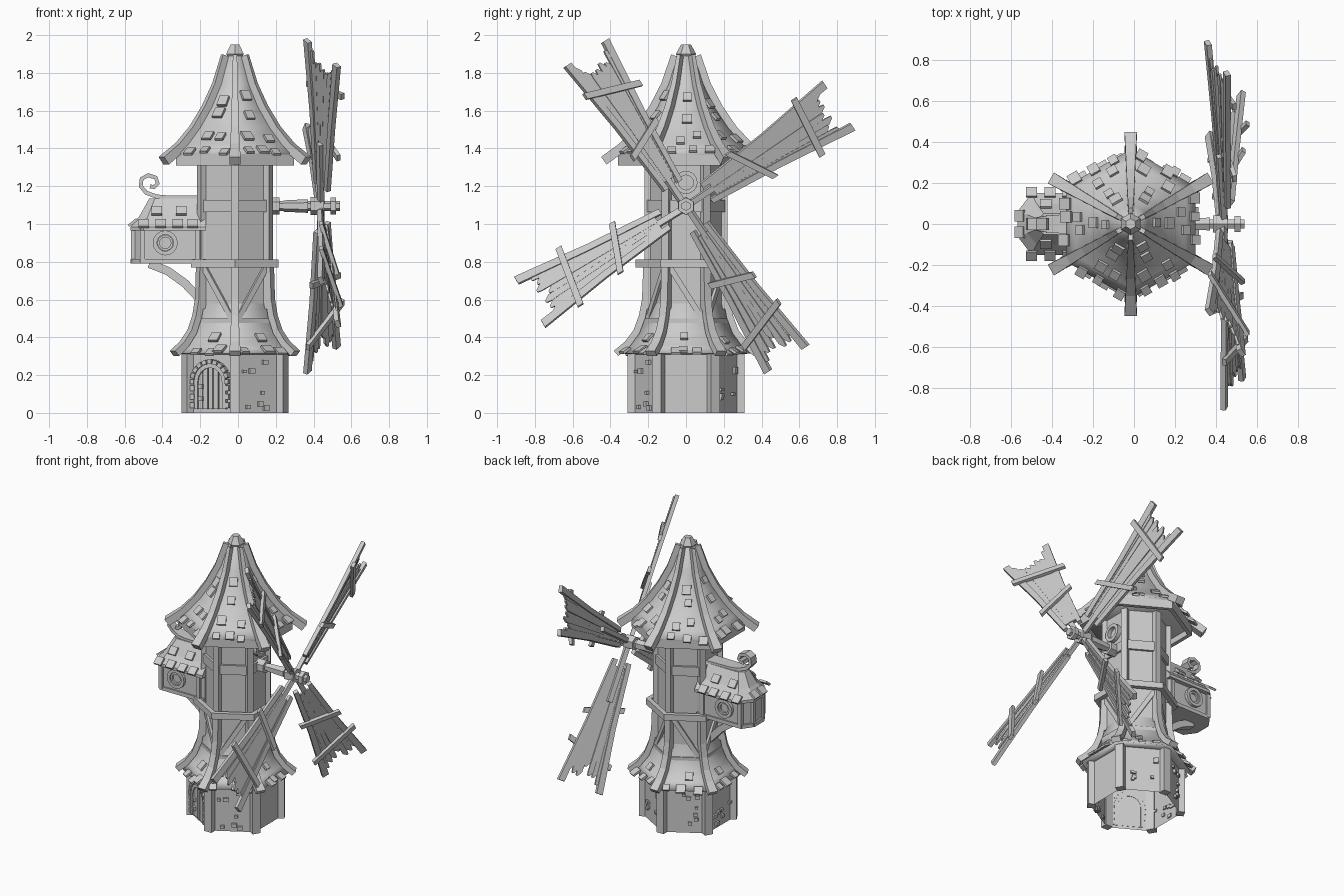
import bpy, bmesh, random
from math import sin, cos, pi, radians
from mathutils import Vector, Matrix

if "Cube" in bpy.data.objects:
    bpy.data.objects.remove(bpy.data.objects["Cube"])

random.seed(4)
CX = -0.016                      # tower axis
Z = Vector((0, 0, 1))
Y = Vector((0, 1, 0))
C30 = cos(pi / 6)
CORNERS = [radians(30 + 60 * k) for k in range(6)]
FACES = [radians(60 * k) for k in range(6)]


def make(name, verts, faces, smooth=False):
    me = bpy.data.meshes.new(name)
    me.from_pydata([tuple(v) for v in verts], [], faces)
    bm = bmesh.new()
    bm.from_mesh(me)
    bmesh.ops.recalc_face_normals(bm, faces=bm.faces)
    for f in bm.faces:
        f.smooth = smooth
    bm.to_mesh(me)
    bm.free()
    ob = bpy.data.objects.new(name, me)
    bpy.context.collection.objects.link(ob)
    return ob


def stack(name, rings, bottom=True, top=True, smooth=False):
    """Join rings of points with equal counts."""
    n = len(rings[0])
    verts = [p for r in rings for p in r]
    faces = [(i * n + j, i * n + (j + 1) % n, (i + 1) * n + (j + 1) % n, (i + 1) * n + j)
             for i in range(len(rings) - 1) for j in range(n)]
    if bottom:
        faces.append(tuple(range(n)))
    if top:
        faces.append(tuple(range(len(verts) - n, len(verts))))
    return make(name, verts, faces, smooth)


def hexes(name, profile, **kw):
    return stack(name, [[at(a, r, 0, z) for a in CORNERS] for r, z in profile], **kw)


def at(a, d, s, z):
    """Point at distance d along angle a, s sideways, height z, from the tower axis."""
    return Vector((CX + d * cos(a) - s * sin(a), d * sin(a) + s * cos(a), z))


def beam(name, pts, side, width, thick, closed=False, M=None):
    """Rectangular section along a path; width runs along 'side'."""
    pts = [Vector(p) for p in pts]
    side, n, rings = Vector(side).normalized(), len(pts), []
    for i, p in enumerate(pts):
        a = pts[i - 1] if closed or i else p
        b = pts[(i + 1) % n] if closed or i < n - 1 else p
        nr = (b - a).cross(side).normalized()
        w = width[i] if isinstance(width, list) else width
        rings.append([p + side * w / 2 * x + nr * thick / 2 * y
                      for x, y in ((1, 1), (-1, 1), (-1, -1), (1, -1))])
    if M:
        rings = [[M @ v for v in r] for r in rings]
    if closed:
        rings.append(rings[0])
    return stack(name, rings, not closed, not closed)


def box(name, loc, size, ax, ay):
    beam(name, [Vector(loc) - ay * size[1] / 2, Vector(loc) + ay * size[1] / 2], ax, size[0], size[2])


def tube_x(name, x0, x1, r0, r1=None, z=1.095):
    r1 = r1 or r0
    stack(name, [[(x, r * cos(b), z + r * sin(b)) for b in CORNERS] for x, r in ((x0, r0), (x1, r1))])


def ring(name, c, u, r, w, depth):
    """Round frame in the plane spanned by u and z."""
    pts = [Vector(c) + u * r * cos(i * pi / 8) + Z * r * sin(i * pi / 8) for i in range(16)]
    beam(name, pts, u.cross(Z), depth, w, closed=True)


def shingle(name, p, across, down, size=(0.055, 0.055, 0.014)):
    up = across.cross(down)
    up = up if up.z > 0 else -up
    box(name, p + up * 0.012, size, across, (down + up * 0.22).normalized())


def roof_shingles(name, profile, rows):
    for a in FACES:
        n, t = Vector((cos(a), sin(a), 0)), Vector((-sin(a), cos(a), 0))
        for seg, f, count in rows:
            (r0, z0), (r1, z1) = profile[seg], profile[seg + 1]
            for i in range(count):
                g = f + random.uniform(-.2, .2)
                r, z = r0 + (r1 - r0) * g, z0 + (z1 - z0) * g
                half = r / 2 - 0.04
                s = half * ((2 * i + 1) / count - 1) + random.uniform(-.3, .3) * half
                down = (n * (r0 - r1) * C30 + Z * (z0 - z1)).normalized()
                k = random.uniform(.8, 1.15)
                shingle(name, at(a, r * C30, s, z), t, down, (.052 * k, .055 * k, .014))


# stone base, open below
hexes("base_wall", [(.285, 0), (.285, .32)], bottom=False, top=False)
for a in CORNERS:
    side = (-sin(a), cos(a), 0)
    beam("base_post", [at(a, .285, 0, 0), at(a, .285, 0, .32)], side, .055, .05)
for a in FACES:
    t, n = Vector((-sin(a), cos(a), 0)), Vector((cos(a), sin(a), 0))
    if a in (FACES[0], FACES[4]):
        continue
    for _ in range(7):
        s, w = random.uniform(-.1, .1), random.uniform(.018, .034)
        box("base_stone", at(a, .25, s, random.uniform(.02, .28)), (w, w * .8, .022), t, Z)

# arched door
A = FACES[4]
T, N = Vector((-sin(A), cos(A), 0)), Vector((cos(A), sin(A), 0))
arch = [(-.085, .02), (-.085, .08), (-.085, .165)]
arch += [(-.085 * cos(i * pi / 8), .165 + .085 * sin(i * pi / 8)) for i in range(1, 8)]
arch += [(.085, .165), (.085, .08), (.085, .02)]
beam("door_frame", [at(A, .255, s, z) for s, z in arch], N, .025, .022)
for i in range(5):
    s = -.064 + .032 * i
    top = .165 + (.08 ** 2 - s * s) ** .5
    beam("door_plank", [at(A, .252, s, .02), at(A, .252, s, top)], T, .027, .014)
for i in range(11):
    b = pi * i / 10
    box("door_stone", at(A, .26, -.106 * cos(b), .165 + .106 * sin(b)), (.026, .022, .03),
        (T * sin(b) + Z * cos(b)).normalized(), (-T * cos(b) + Z * sin(b)).normalized())
for s in (-.106, .106):
    for z in (.04, .085, .13):
        box("door_stone", at(A, .258, s, z), (.024, .03, .028), T, Z)
for z in (.075, .14):
    box("door_stud", at(A, .265, -.055, z), (.025, .025, .02), T, Z)

# flared skirt roof
SKIRT = [(.35, .315), (.295, .36), (.25, .42), (.22, .49), (.2, .58)]
hexes("skirt_roof", [(.28, .31)] + SKIRT, bottom=False, top=False, smooth=True)
roof_shingles("skirt_shingle", SKIRT, [(0, .15, 3), (1, .5, 1)])

# tower shaft with posts, belts and braces
hexes("tower_wall", [(.2, .45), (.2, 1.37)])
for a in CORNERS:
    side = (-sin(a), cos(a), 0)
    beam("tower_post", [at(a, .2, 0, .55), at(a, .2, 0, 1.36)], side, .042, .042)
    rib = [(.37, .315), (.31, .365), (.262, .43), (.232, .51), (.215, .6), (.208, .79)]
    beam("skirt_rib", [at(a, r, 0, z) for r, z in rib], side, [.06, .052, .046, .042, .042, .042], .036)
for z, r, h in ((.48, .208, .04), (.79, .25, .042), (1.095, .2, .065)):
    beam("belt", [at(a, r, 0, z) for a in CORNERS], Z, h, .035, closed=True)
for k, a in enumerate(FACES):
    d = 1 if k % 2 else -1
    N = Vector((cos(a), sin(a), 0))
    beam("brace", [at(a, .178, -.085 * d, .5), at(a, .178, .085 * d, .77)], N, .022, .03)

# main roof
ROOF = [(.365, 1.375), (.31, 1.425), (.235, 1.51), (.16, 1.62), (.1, 1.74), (.05, 1.89)]
hexes("main_roof", [(.35, 1.35)] + ROOF, smooth=True)
beam("eave_board", [at(a, .345, 0, 1.342) for a in CORNERS], Z, .065, .03, closed=True)
roof_shingles("roof_shingle", ROOF, [(0, .1, 3), (1, .3, 2), (2, .5, 1), (3, .3, 1)])
for a in CORNERS:
    rib = [(.435, 1.335), (.335, 1.408), (.248, 1.5), (.17, 1.615), (.108, 1.735), (.055, 1.89)]
    beam("roof_rib", [at(a, r, 0, z) for r, z in rib], (-sin(a), cos(a), 0),
         [.06, .05, .042, .036, .03, .022], .05)
hexes("roof_cap", [(.04, 1.88), (.054, 1.9), (.026, 1.95)])

# side house hung on the left
def plan(h, x0, x1, tip, z):
    return [(-.17, h, z), (x0, h, z), (x1, tip, z), (x1, -tip, z), (x0, -h, z), (-.17, -h, z)]

stack("house_wall", [plan(.12, -.505, -.555, .05, .8), plan(.12, -.505, -.555, .05, .99)])
stack("house_floor", [plan(.13, -.515, -.568, .055, .79), plan(.13, -.515, -.568, .055, .815)])
stack("house_roof", [plan(.15, -.5, -.568, .06, .965), plan(.15, -.5, -.568, .06, .985),
                     plan(.1, -.475, -.52, .045, 1.045), plan(.05, -.44, -.47, .025, 1.135)])
X = Vector((1, 0, 0))
for sy in (1, -1):
    ring("house_window", (-.385, .125 * sy, .9), X, .055, .022, .03)
    ring("house_window_inner", (-.385, .122 * sy, .9), X, .036, .012, .02)
    for x, y in ((-.505, .12), (-.553, .05), (-.215, .12)):
        beam("house_post", [(x, y * sy, .8), (x, y * sy, .98)], X, .026, .026)
    for x in (-.5, -.41, -.32, -.24):
        shingle("house_shingle", Vector((x, .145 * sy, .995)), X, Vector((0, .62 * sy, -.78)))
    for x in (-.43, -.3):
        shingle("house_shingle", Vector((x, .088 * sy, 1.065)), X, Vector((0, .49 * sy, -.87)))
    shingle("house_shingle", Vector((-.548, .04 * sy, 1.0)), Y, Vector((-.62, 0, -.78)))
curl = [(-.19, 1.14), (-.37, 1.14), (-.43, 1.145), (-.485, 1.165), (-.515, 1.2), (-.51, 1.24),
        (-.475, 1.258), (-.435, 1.245), (-.425, 1.215), (-.445, 1.195), (-.465, 1.2)]
beam("house_curl", [(x, 0, z) for x, z in curl], Y, [.1, .09, .08] + [.06] * 8, .022)
brk = [(-.47, .79), (-.37, .75), (-.28, .685), (-.19, .59)]
beam("house_bracket", [(x, 0, z) for x, z in brk], Y, .05, .045)

# axle, hub and round window behind it
ring("tower_window", (.165, 0, 1.22), Y, .05, .022, .04)
tube_x("axle_mount", .15, .22, .045)
tube_x("axle", .15, .54, .026)
tube_x("axle_sleeve", .24, .37, .03, .036)
tube_x("hub", .385, .455, .048)
tube_x("hub_nut", .49, .52, .046)

# four sails: angle, pitch, lean, then batten (distance, slant)
SAILS = [(33.5, 19, -.04, (.41, -.07), (.77, .02)), (123, 33, 0, (.42, -.05), (.73, .05)),
         (211.5, 18, .04, (.43, .05), (.72, .03)), (303.4, 33, 0, (.46, .04), (.74, -.05))]
for ang, pitch, lean, *battens in SAILS:
    a, p = radians(ang), radians(pitch)
    u = Vector((lean, cos(a), sin(a)))
    v = Vector((sin(p), -sin(a) * cos(p), cos(a) * cos(p)))
    w = u.cross(v).normalized()
    M = Matrix.Translation((.445, 0, 1.092)) @ Matrix((u, v, w)).transposed().to_4x4()
    V = (0, 1, 0)
    beam("sail_arm", [(0, 0, -.008), (.4, 0, -.014)], V, .032, .026, M=M)
    for s in (1, -1):
        beam("sail_spar", [(.13, .05 * s, 0), (.55, .088 * s, .002), (.97, .142 * s, 0)], V, [.03, .036, .044], .026, M=M)
    for i in range(7):
        f = (i - 3) / 3.5
        end = .89 - .06 * (1 - abs(f)) + random.uniform(-.03, .03)
        e = random.uniform(-.006, .006)
        beam("sail_plank", [(.17, .046 * f, e / 3), (.5, .08 * f, e / 2), (end, .127 * f, e), (end + .03, .127 * f + .008, e)],
             V, [.0135, .0232, .037, .012], .012, M=M)
    for d, sl in battens:
        h = .075 + .13 * d
        beam("sail_batten", [(d - sl, -h, .02), (d + sl, h, .02)], (1, 0, 0), .036, .022, M=M)
